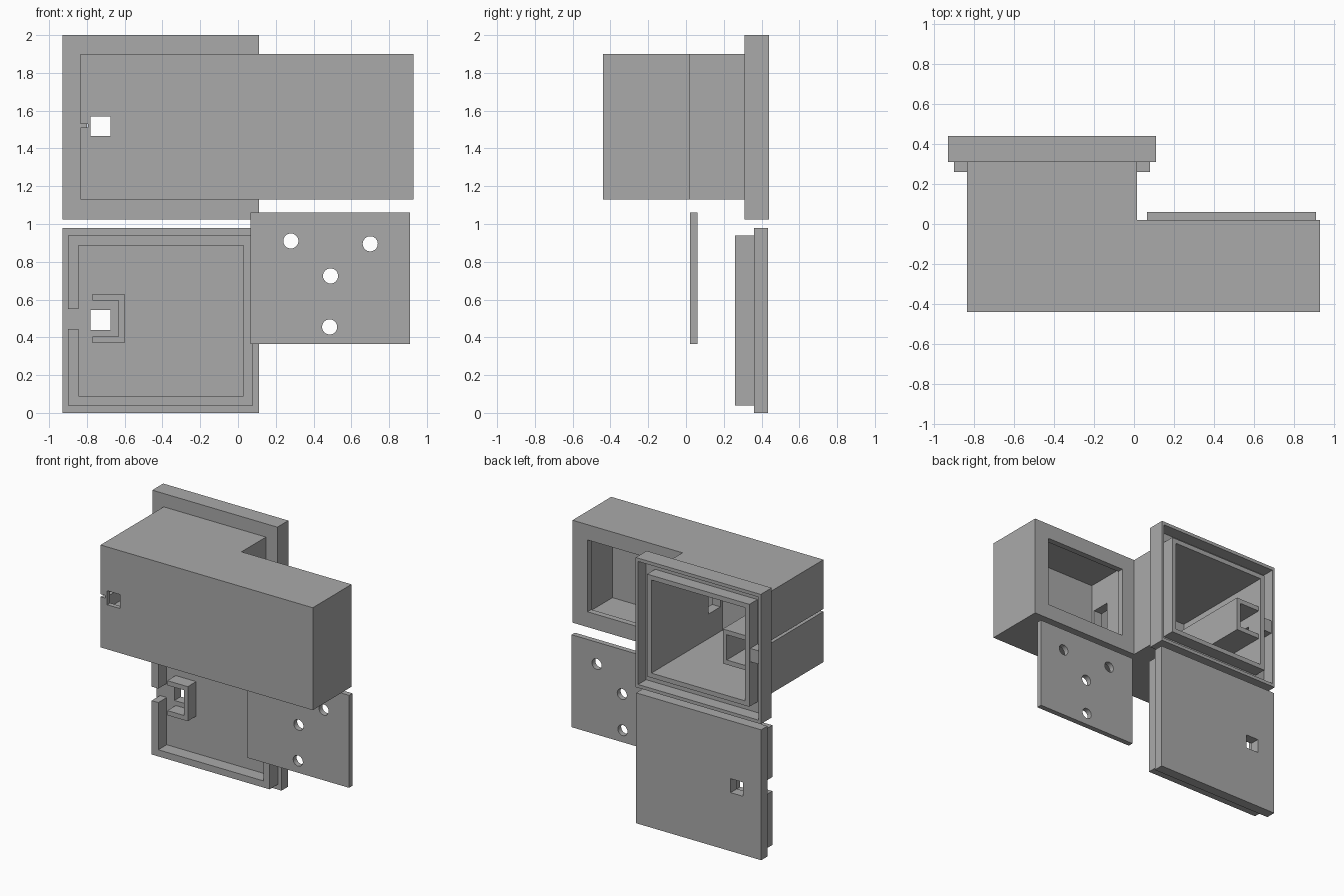
import bpy
from mathutils import Vector

default = bpy.data.objects.get("Cube")
if default:
    bpy.data.objects.remove(default, do_unlink=True)

GREY = (0.4, 0.4, 0.4, 1.0)
grey = bpy.data.materials.new("plain grey")
grey.use_nodes = True
grey.diffuse_color = GREY
grey.node_tree.nodes["Principled BSDF"].inputs["Base Color"].default_value = GREY


def box(name, x, y, z):
    """Box from three (low, high) ranges."""
    bpy.ops.mesh.primitive_cube_add(size=1)
    ob = bpy.context.object
    ob.name = name
    size = Vector((x[1] - x[0], y[1] - y[0], z[1] - z[0]))
    mid = Vector((sum(x), sum(y), sum(z))) / 2
    for v in ob.data.vertices:
        v.co = Vector(a * b for a, b in zip(v.co, size)) + mid
    ob.data.materials.append(grey)
    return ob


def combine(target, tool, operation):
    """Apply a boolean and discard the tool."""
    mod = target.modifiers.new("boolean", 'BOOLEAN')
    mod.operation = operation
    mod.solver = 'EXACT'
    mod.object = tool
    bpy.context.view_layer.objects.active = target
    bpy.ops.object.modifier_apply(modifier=mod.name)
    bpy.data.objects.remove(tool, do_unlink=True)


def cut(target, x, y, z):
    combine(target, box("cutter", x, y, z), 'DIFFERENCE')


def add(target, x, y, z):
    combine(target, box("addition", x, y, z), 'UNION')


def bracket(name, y, z_mid, x_left):
    """C-shaped channel, open towards -x."""
    ob = box(name, (x_left, -0.60), y, (z_mid - 0.13, z_mid + 0.13))
    cut(ob, (x_left - 0.1, -0.633), (y[0] - 0.1, y[1] + 0.1),
        (z_mid - 0.095, z_mid + 0.095))
    return ob


# Housing: rear flange with a groove around the main chamber
housing = box("housing", (-0.93, 0.11), (0.31, 0.44), (1.025, 2.0))
cut(housing, (-0.91, 0.09), (0.345, 0.6), (1.05, 1.975))
add(housing, (-0.835, 0.015), (-0.44, 0.44), (1.13, 1.9))
add(housing, (-0.1, 0.93), (-0.44, 0.02), (1.13, 1.9))
# Key block bridging the groove
add(housing, (-0.92, -0.82), (0.33, 0.43), (1.465, 1.565))

# Main chamber, side chamber with a lipped opening, and the doorway between
cut(housing, (-0.80, -0.02), (-0.405, 0.6), (1.165, 1.865))
cut(housing, (0.05, 0.895), (-0.405, -0.025), (1.165, 1.865))
cut(housing, (0.125, 0.805), (-0.1, 0.1), (1.245, 1.785))
cut(housing, (-0.1, 0.1), (-0.38, -0.24), (1.35, 1.65))

# Front window and side slit
cut(housing, (-0.78, -0.675), (-0.6, -0.3), (1.465, 1.57))
cut(housing, (-0.9, -0.795), (-0.6, 0.308), (1.51, 1.53))

# Long channel behind the front window
bracket("housing_channel", (-0.41, 0.42), 1.515, -0.805)

# Lid: plate, broken ridge and window
lid = box("lid", (-0.93, 0.11), (0.36, 0.435), (0.0, 0.98))
cut(lid, (-0.78, -0.675), (0.2, 0.6), (0.44, 0.545))
ridge = box("lid_ridge", (-0.90, 0.08), (0.26, 0.362), (0.04, 0.94))
cut(ridge, (-0.845, 0.03), (0.1, 0.6), (0.09, 0.885))
cut(ridge, (-1.0, -0.8), (0.1, 0.6), (0.445, 0.55))
bracket("lid_channel", (0.26, 0.362), 0.5, -0.77)

# Small cover plate with four round holes
cover = box("cover_plate", (0.065, 0.91), (0.02, 0.06), (0.365, 1.06))
for x, z in ((0.28, 0.91), (0.70, 0.895), (0.49, 0.725), (0.485, 0.455)):
    bpy.ops.mesh.primitive_cylinder_add(vertices=32, radius=0.04, depth=0.3,
                                        location=(x, 0.04, z),
                                        rotation=(1.5708, 0, 0))
    drill = bpy.context.object
    drill.data.materials.append(grey)
    combine(cover, drill, 'DIFFERENCE')
